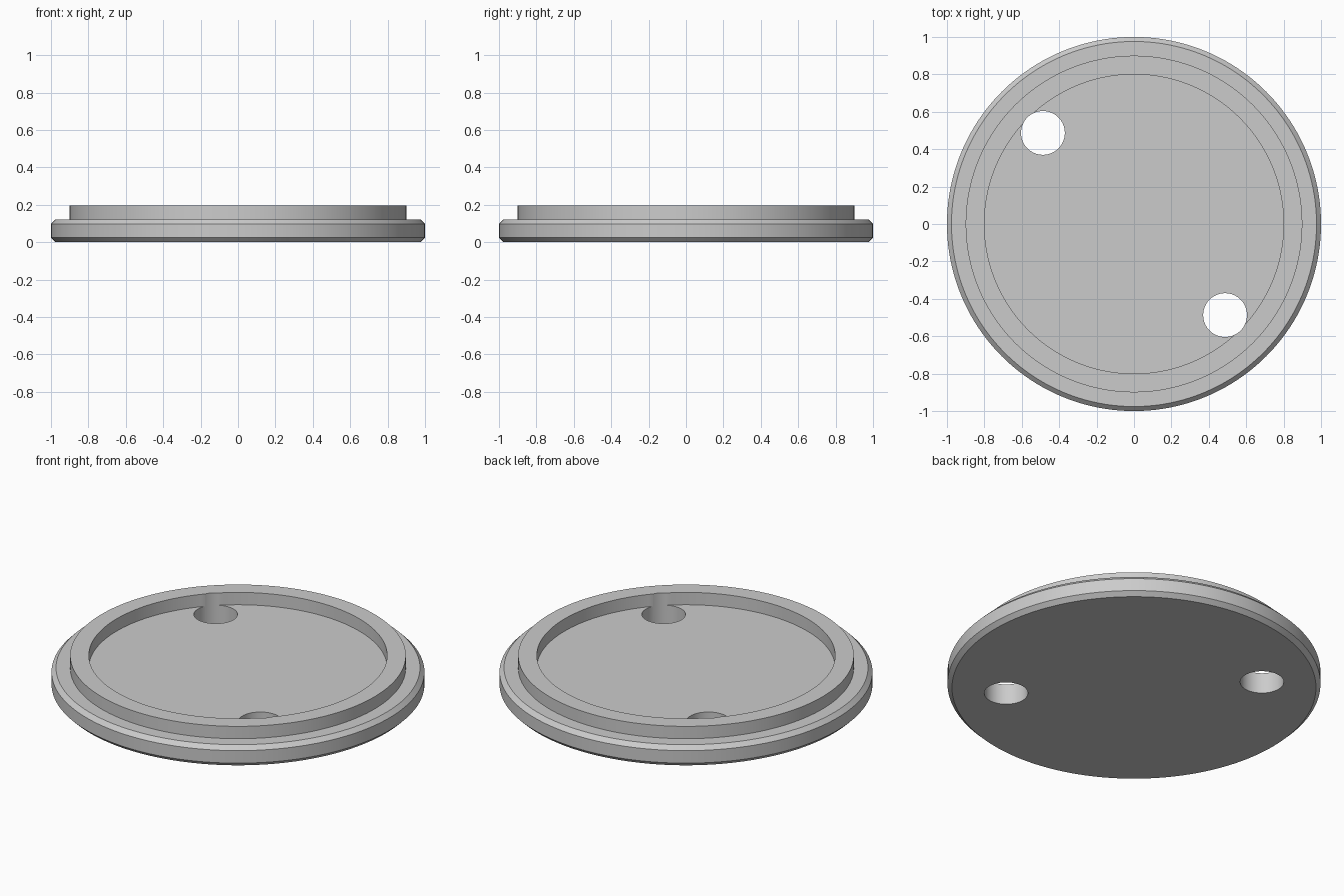
import bpy
import math

old = bpy.data.objects.get("Cube")
if old:
    bpy.data.objects.remove(old, do_unlink=True)

SEGMENTS = 160
GREY = (0.6, 0.6, 0.6, 1)

mat = bpy.data.materials.new("plain grey")
mat.use_nodes = True
mat.diffuse_color = GREY
mat.node_tree.nodes["Principled BSDF"].inputs["Base Color"].default_value = GREY


def lathe(name, profile):
    """Spin (radius, z) points about z; both ends are closed by one flat face."""
    verts, faces = [], []
    for r, z in profile:
        for i in range(SEGMENTS):
            a = math.tau * i / SEGMENTS
            verts.append((r * math.cos(a), r * math.sin(a), z))
    for k in range(len(profile) - 1):
        for i in range(SEGMENTS):
            j = (i + 1) % SEGMENTS
            lo, hi = k * SEGMENTS, (k + 1) * SEGMENTS
            faces.append((lo + i, lo + j, hi + j, hi + i))
    faces.append(tuple(reversed(range(SEGMENTS))))
    faces.append(tuple(range(len(verts) - SEGMENTS, len(verts))))
    mesh = bpy.data.meshes.new(name)
    mesh.from_pydata(verts, [], faces)
    mesh.materials.append(mat)
    obj = bpy.data.objects.new(name, mesh)
    bpy.context.collection.objects.link(obj)
    return obj


# Chamfered disc, stepped in to a raised rim around a recessed floor
lid = lathe("round_lid", [
    (0.976, 0), (1, 0.024), (1, 0.098), (0.976, 0.122),
    (0.9, 0.122), (0.9, 0.195), (0.8, 0.195), (0.8, 0.122),
])

# Two through holes on the diagonal, just nicking the rim's inner wall
for side in (-1, 1):
    cutter = lathe("hole_cutter", [(0.117, -0.1), (0.117, 0.3)])
    cutter.location = (side * 0.487, -side * 0.487, 0)
    bpy.context.view_layer.update()
    cut = lid.modifiers.new("hole", "BOOLEAN")
    cut.operation = "DIFFERENCE"
    cut.solver = "EXACT"
    cut.object = cutter
    bpy.context.view_layer.objects.active = lid
    bpy.ops.object.modifier_apply(modifier=cut.name)
    bpy.data.objects.remove(cutter, do_unlink=True)

# Smooth round walls, crisp edges
bpy.ops.object.select_all(action="DESELECT")
lid.select_set(True)
bpy.context.view_layer.objects.active = lid
bpy.ops.object.shade_smooth_by_angle(angle=math.radians(30))
